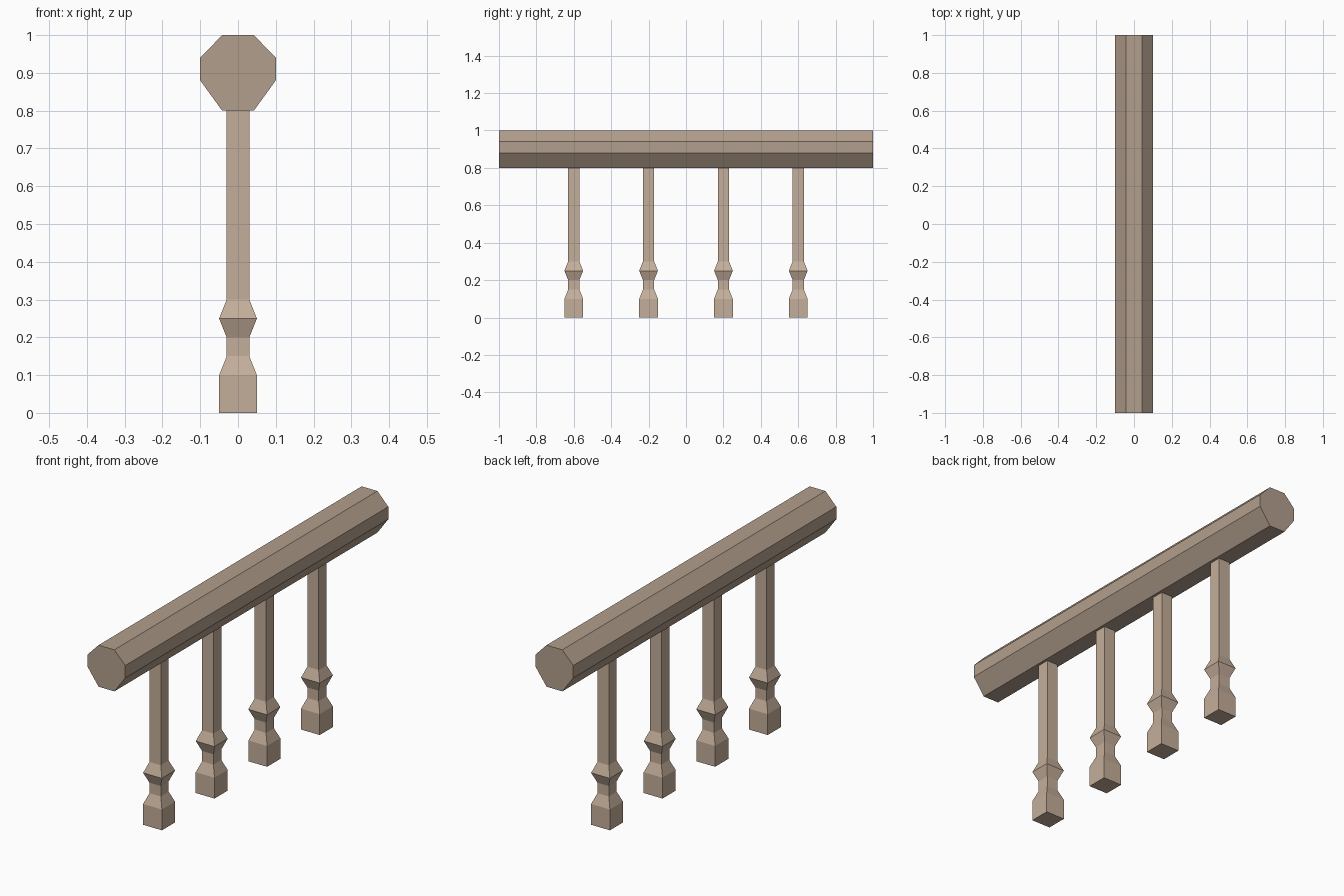
import bpy

if "Cube" in bpy.data.objects:
    bpy.data.objects.remove(bpy.data.objects["Cube"])


def material(name, color):
    mat = bpy.data.materials.new(name)
    mat.diffuse_color = (*color, 1.0)
    mat.use_nodes = True
    mat.node_tree.nodes["Principled BSDF"].inputs["Base Color"].default_value = mat.diffuse_color
    return mat


def loft(name, rings, mat):
    """Skin a stack of equal-sized rings and cap both ends."""
    n = len(rings[0])
    verts = [p for ring in rings for p in ring]
    faces = [tuple(reversed(range(n))),
             tuple(range(len(verts) - n, len(verts)))]
    for r in range(len(rings) - 1):
        for i in range(n):
            j = (i + 1) % n
            a, b = r * n, (r + 1) * n
            faces.append((a + i, a + j, b + j, b + i))
    mesh = bpy.data.meshes.new(name)
    mesh.from_pydata(verts, [], faces)
    mesh.materials.append(mat)
    obj = bpy.data.objects.new(name, mesh)
    bpy.context.collection.objects.link(obj)
    return obj


rail_wood = material("rail_wood", (0.45, 0.345, 0.265))
post_wood = material("post_wood", (0.55, 0.42, 0.32))

# Handrail: eight-sided section swept along y
half = [(0.042, 0.80), (0.10, 0.88), (0.10, 0.94), (0.042, 1.0)]
section = half + [(-x, z) for x, z in reversed(half)]
loft("handrail", [[(x, y, z) for x, z in section] for y in (1, -1)], rail_wood)

# Balusters: square posts with (height, half width) profile
profile = [(0, 0.05), (0.10, 0.05), (0.15, 0.03), (0.20, 0.03),
           (0.25, 0.05), (0.30, 0.03), (0.80, 0.03)]
corners = [(-1, -1), (1, -1), (1, 1), (-1, 1)]
rings = [[(cx * w, cy * w, z) for cx, cy in corners] for z, w in profile]
first = loft("baluster_1", rings, post_wood)
first.location.y = -0.6
for i in range(1, 4):
    post = bpy.data.objects.new(f"baluster_{i + 1}", first.data)
    post.location.y = -0.6 + 0.4 * i
    bpy.context.collection.objects.link(post)
